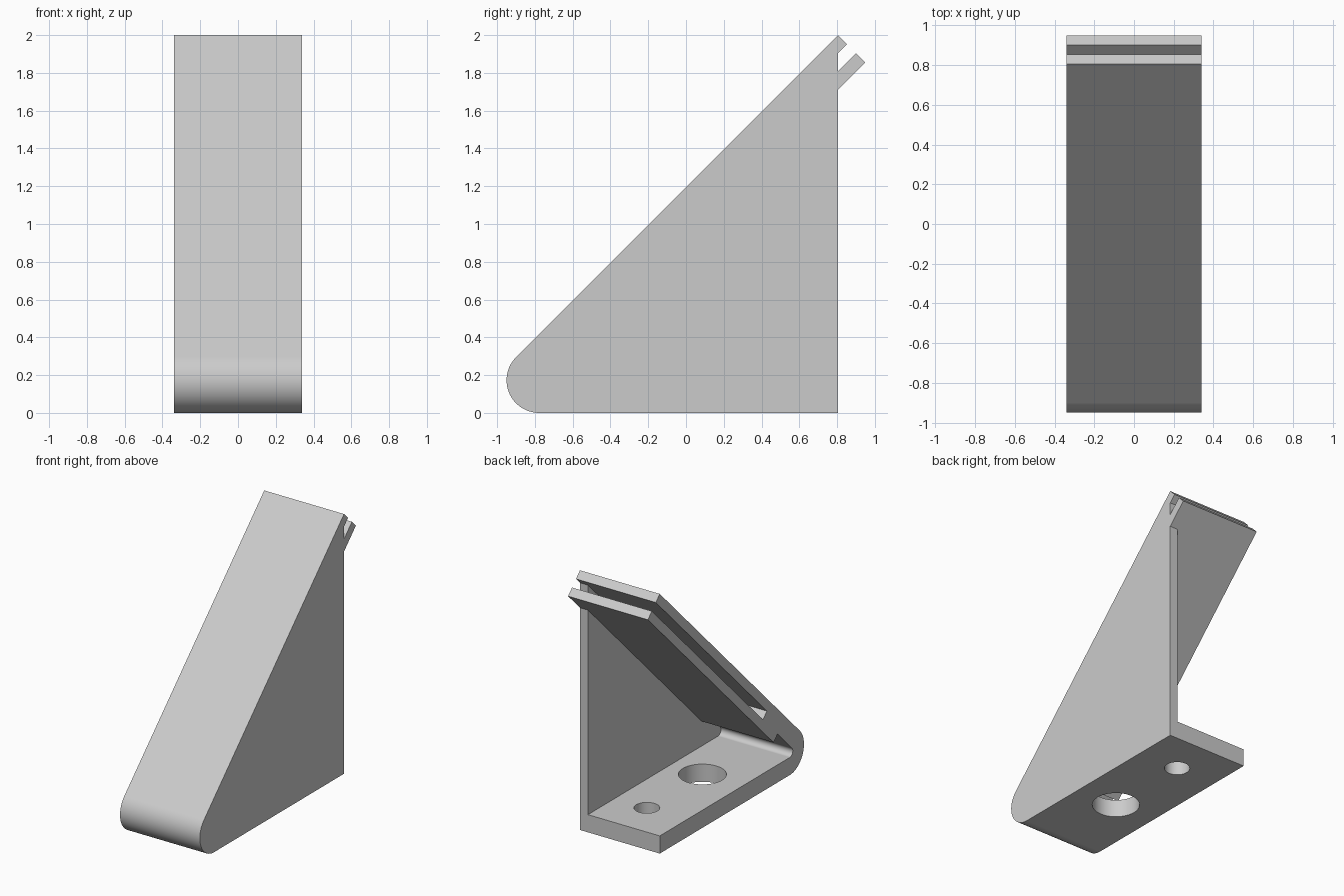
import bpy, bmesh
from math import cos, sin, radians, sqrt

cube = bpy.data.objects.get("Cube")
if cube:
    bpy.data.objects.remove(cube, do_unlink=True)

HALF = 0.34        # half width
T = 0.068          # thin wall thickness; the base is twice as thick
BACK = 0.805       # upright back edge
R, CY = 0.173, -0.777   # rounded toe
END = 2.805        # y + z along the square-cut ends of the lips

grey = bpy.data.materials.new("light grey")
grey.use_nodes = True
grey.diffuse_color = (0.6, 0.6, 0.6, 1)
bsdf = grey.node_tree.nodes["Principled BSDF"]
bsdf.inputs["Base Color"].default_value = (0.6, 0.6, 0.6, 1)
bsdf.inputs["Roughness"].default_value = 0.6


def slope(s, depth):
    """Point at y + z = s, at a depth below the sloping face."""
    c = 1.195 - depth * sqrt(2)
    return (s - c) / 2, (s + c) / 2


def under(depth):
    """Point on the upright back plane at a depth below the slope."""
    return BACK, BACK + 1.195 - depth * sqrt(2)


def arc(radius, steps):
    """Toe arc from the slope round to the flat base."""
    angles = [radians(135 + 135 * i / steps) for i in range(steps + 1)]
    return [(CY + radius * cos(a), R + radius * sin(a)) for a in angles]


def prism(name, profile, x0, x1):
    """Extrude a (y, z) profile across x."""
    bm = bmesh.new()
    face = bm.faces.new([bm.verts.new((x0, y, z)) for y, z in profile])
    made = bmesh.ops.extrude_face_region(bm, geom=[face])["geom"]
    verts = [v for v in made if isinstance(v, bmesh.types.BMVert)]
    bmesh.ops.translate(bm, verts=verts, vec=(x1 - x0, 0, 0))
    bmesh.ops.recalc_face_normals(bm, faces=bm.faces)
    mesh = bpy.data.meshes.new(name)
    bm.to_mesh(mesh)
    bm.free()
    mesh.materials.append(grey)
    obj = bpy.data.objects.new(name, mesh)
    bpy.context.collection.objects.link(obj)
    return obj


def cut(target, cutter):
    """Subtract a cutter and remove it."""
    cutter.hide_render = True
    mod = target.modifiers.new("cut", "BOOLEAN")
    mod.operation, mod.solver, mod.object = "DIFFERENCE", "EXACT", cutter
    bpy.ops.object.select_all(action="DESELECT")
    bpy.context.view_layer.objects.active = target
    target.select_set(True)
    bpy.ops.object.modifier_apply(modifier=mod.name)
    bpy.data.objects.remove(cutter, do_unlink=True)


# Solid wedge with rounded toe and two protruding lips
outline = [(BACK, 0), under(3 * T), slope(END, 3 * T), slope(END, 2 * T),
           under(2 * T), under(T), slope(END, T), slope(END, 0)] + arc(R, 32)
bracket = prism("wedge_bracket", outline, -HALF, HALF)

# Hollow inside, leaving the base, the sloping plate and one side wall
hollow = [(1.1, 2 * T), (1.1, 1.5), under(3 * T), slope(-0.255, 3 * T),
          slope(-0.255, 2 * T)] + arc(R - 2 * T, 12)
cut(bracket, prism("hollow_cutter", hollow, -0.5, HALF - T))

# Slot between the sloping plate and the lower lip
mouth = slope(END - 0.1, 1.5 * T)
slot = [under(2 * T), mouth, under(T), slope(0.1, T), slope(0.1, 2 * T)]
cut(bracket, prism("slot_cutter", slot, -0.5, HALF - T))

# Large and small holes through the base
for y, radius in ((-0.2, 0.168), (0.476, 0.09)):
    bpy.ops.mesh.primitive_cylinder_add(vertices=48, radius=radius, depth=0.3,
                                        location=(0, y, T))
    drill = bpy.context.object
    drill.data.materials.append(grey)
    cut(bracket, drill)

# Smooth the curves, keep the flats flat
bpy.ops.object.shade_smooth_by_angle(angle=radians(30))
weighted = bracket.modifiers.new("flat_faces", "WEIGHTED_NORMAL")
weighted.keep_sharp = True
